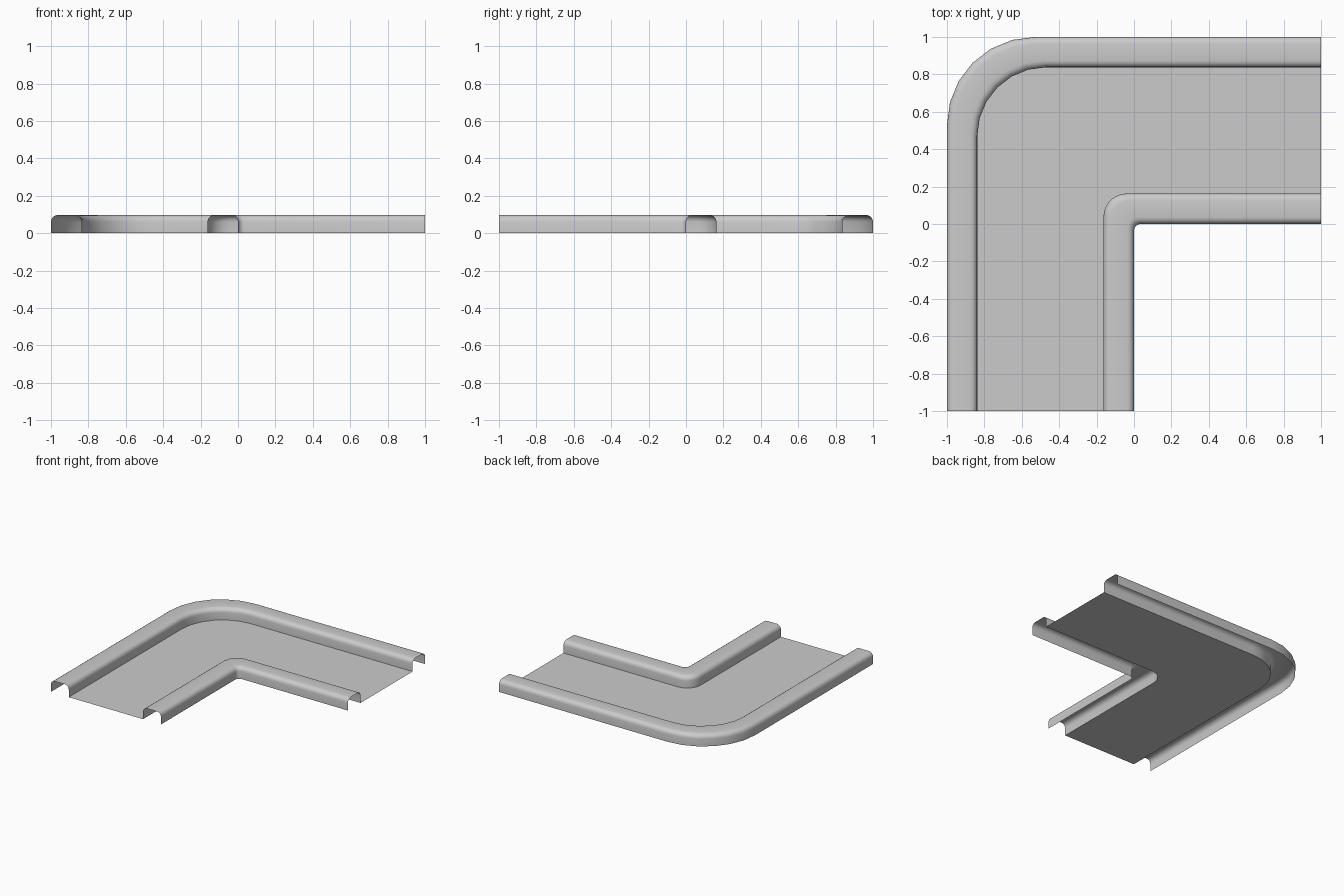
import bpy, bmesh, math

if "Cube" in bpy.data.objects:
    bpy.data.objects.remove(bpy.data.objects["Cube"])

SEG = 6      # facets around each bend
H = 0.097    # kerb height


def rail(e, c, z):
    """L-shaped line at distance e from the axes, bend centred at (-c, c)."""
    r = e - c
    pts = [(-e, -1, z)]
    for i in range(SEG + 1):
        a = math.pi - i * math.pi / 2 / SEG
        pts.append((-c + r * math.cos(a), c + r * math.sin(a), z))
    return pts + [(1, e, z)]


def sweep(name, profile):
    """Skin a surface through rails given as (e, c, z), outer to inner."""
    bm = bmesh.new()
    rows = [[bm.verts.new(p) for p in rail(*q)] for q in profile]
    for a, b in zip(rows, rows[1:]):
        for i in range(len(a) - 1):
            bm.faces.new((a[i], b[i], b[i + 1], a[i + 1]))
    bm.normal_update()
    if sum(f.normal.z * f.calc_area() for f in bm.faces) < 0:
        bmesh.ops.reverse_faces(bm, faces=bm.faces[:])
    me = bpy.data.meshes.new(name)
    bm.to_mesh(me)
    bm.free()
    ob = bpy.data.objects.new(name, me)
    bpy.context.collection.objects.link(ob)
    bpy.context.view_layer.objects.active = ob
    ob.select_set(True)
    bpy.ops.object.shade_smooth_by_angle(angle=math.radians(40))
    ob.select_set(False)


def kerb(name, e0, c0, e1, c1, r=0.036, n=4):
    """Hollow kerb: upright walls, rounded shoulders, open underneath."""
    w = e0 - e1
    half = [(0, 0)]
    for i in range(n + 1):
        a = i * math.pi / 2 / n
        half.append((r - r * math.cos(a), H - r + r * math.sin(a)))
    section = half + [(w - s, z) for s, z in reversed(half)]
    sweep(name, [(e0 - s, c0 + (c1 - c0) * s / w, z) for s, z in section])


# Kerbs along the outside and inside of the corner
kerb("outer_kerb", 1.0, 0.53, 0.838, 0.47)
kerb("inner_kerb", 0.163, 0.04, 0.0, -0.035)

# Flat road surface between the kerbs
sweep("road_surface", [(0.838, 0.47, 0), (0.163, 0.04, 0)])
